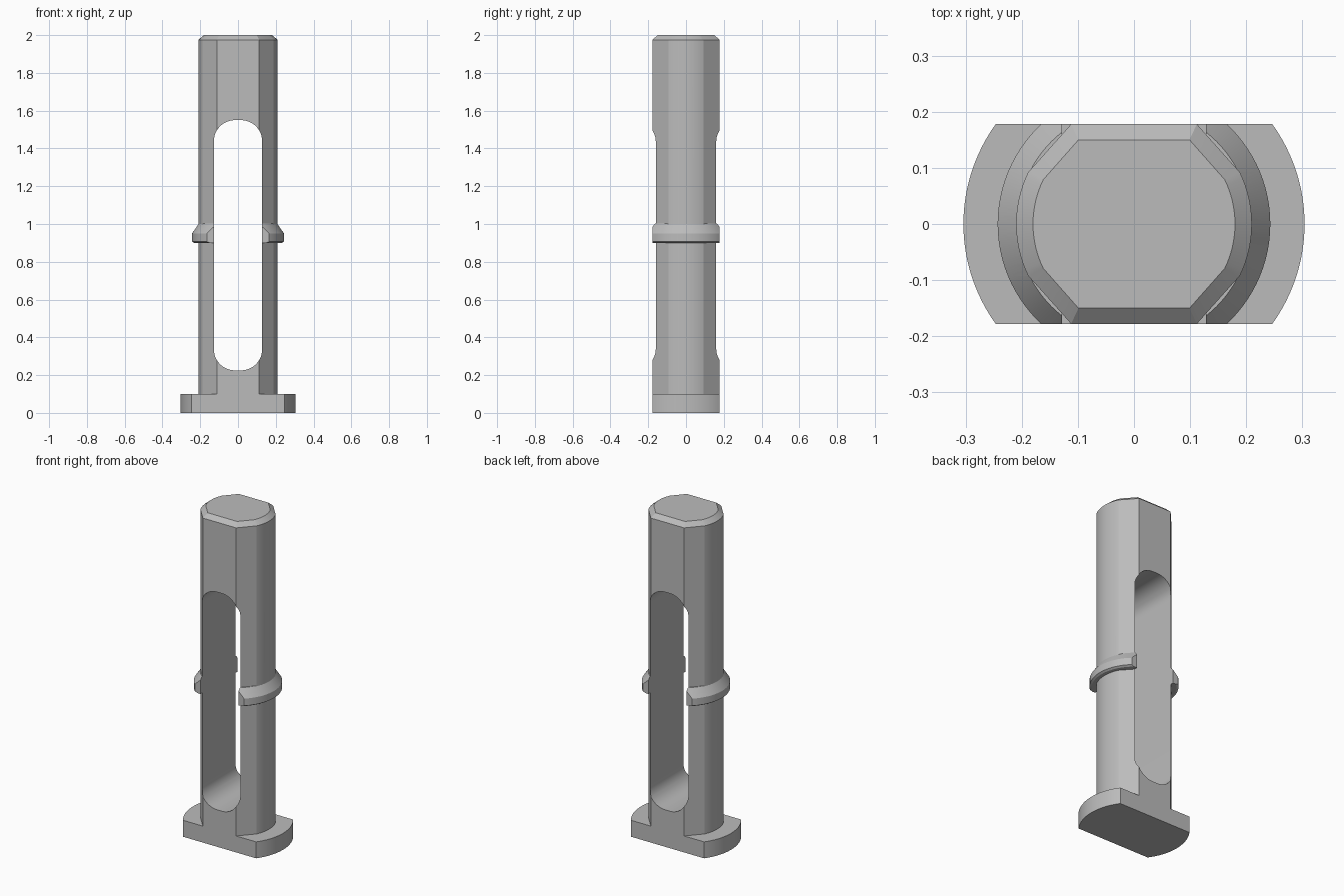
import bpy
import bmesh
from math import sin, cos, radians, asin, degrees

if "Cube" in bpy.data.objects:
    bpy.data.objects.remove(bpy.data.objects["Cube"])

HALF = 0.178      # half depth between the flat sides
RADIUS = 0.21     # shaft radius

grey = bpy.data.materials.new("plain grey")
grey.use_nodes = True
grey.diffuse_color = (0.5, 0.5, 0.5, 1)
grey.node_tree.nodes["Principled BSDF"].inputs["Base Color"].default_value = (0.5, 0.5, 0.5, 1)


def make(name, bm):
    bmesh.ops.recalc_face_normals(bm, faces=bm.faces)
    mesh = bpy.data.meshes.new(name)
    bm.to_mesh(mesh)
    bm.free()
    mesh.materials.append(grey)
    ob = bpy.data.objects.new(name, mesh)
    bpy.context.collection.objects.link(ob)
    return ob


def loft(name, rings):
    """Join equal-length loops of points and cap both ends."""
    bm = bmesh.new()
    loops = [[bm.verts.new(p) for p in ring] for ring in rings]
    n = len(loops[0])
    for a, b in zip(loops, loops[1:]):
        for i in range(n):
            j = (i + 1) % n
            bm.faces.new((a[i], a[j], b[j], b[i]))
    bm.faces.new(loops[0][::-1])
    bm.faces.new(loops[-1])
    return make(name, bm)


def arc(r, a0, a1, steps, cx=0, cy=0):
    return [(cx + r * cos(radians(a0 + (a1 - a0) * i / steps)),
             cy + r * sin(radians(a0 + (a1 - a0) * i / steps))) for i in range(steps + 1)]


def mirrored(side):
    """Add the half-turn copy of a one-sided outline."""
    return side + [(-x, -y) for x, y in side]


def at(outline, z):
    return [(x, y, z) for x, y in outline]


def combine(ob, other, operation):
    mod = ob.modifiers.new(operation, 'BOOLEAN')
    mod.operation, mod.object, mod.solver = operation, other, 'EXACT'
    bpy.context.view_layer.update()
    ob_eval = ob.evaluated_get(bpy.context.evaluated_depsgraph_get())
    old, ob.data = ob.data, bpy.data.meshes.new_from_object(ob_eval)
    ob.modifiers.clear()
    bpy.data.meshes.remove(old)


# Shaft: round sides, slanted corners, flat front and back, chamfered top
def shaft_outline(r, flat_x, half):
    return mirrored([(flat_x, -half)] + arc(r, -26, 26, 16) + [(flat_x, half)])


wide = shaft_outline(RADIUS, 0.112, HALF)
small = shaft_outline(0.18, 0.099, 0.15)
shaft = loft("slotted_pin", [at(wide, 0.05), at(wide, 1.975), at(small, 2.0)])

# Base flange: disc with flat front and back
edge = degrees(asin(HALF / 0.304))
flange = mirrored(arc(0.304, -edge, edge, 24))
base = loft("base_flange", [at(flange, 0), at(flange, 0.1)])

# Snap ring: turned profile trimmed to the flat sides
profile = [(0.232, 0.9), (0.243, 0.907), (0.243, 0.95), (0.208, 1.002)]
ring = loft("snap_ring", [at(arc(r, 0, 356.25, 95), z) for r, z in profile])
bm = bmesh.new()
bmesh.ops.create_cube(bm, size=2)
bmesh.ops.scale(bm, vec=(1, HALF, 2), verts=bm.verts)
slab = make("trim_slab", bm)
combine(ring, slab, 'INTERSECT')

# Long rounded slot running front to back
SLOT, LOW, HIGH, R = 0.128, 0.225, 1.55, 0.112
outline = []
for k, (cx, cz) in enumerate([(SLOT - R, HIGH - R), (R - SLOT, HIGH - R),
                              (R - SLOT, LOW + R), (SLOT - R, LOW + R)]):
    outline += arc(R, 90 * k, 90 * k + 90, 12, cx, cz)
slot = loft("slot_cutter", [[(x, y, z) for x, z in outline] for y in (-0.5, 0.5)])

combine(shaft, base, 'UNION')
combine(shaft, ring, 'UNION')
combine(shaft, slot, 'DIFFERENCE')
for helper in (base, ring, slab, slot):
    bpy.data.objects.remove(helper)

# Smooth the curved walls, keep the edges crisp
bpy.ops.object.select_all(action='DESELECT')
bpy.context.view_layer.objects.active = shaft
shaft.select_set(True)
bpy.ops.object.shade_smooth_by_angle(angle=radians(15))
